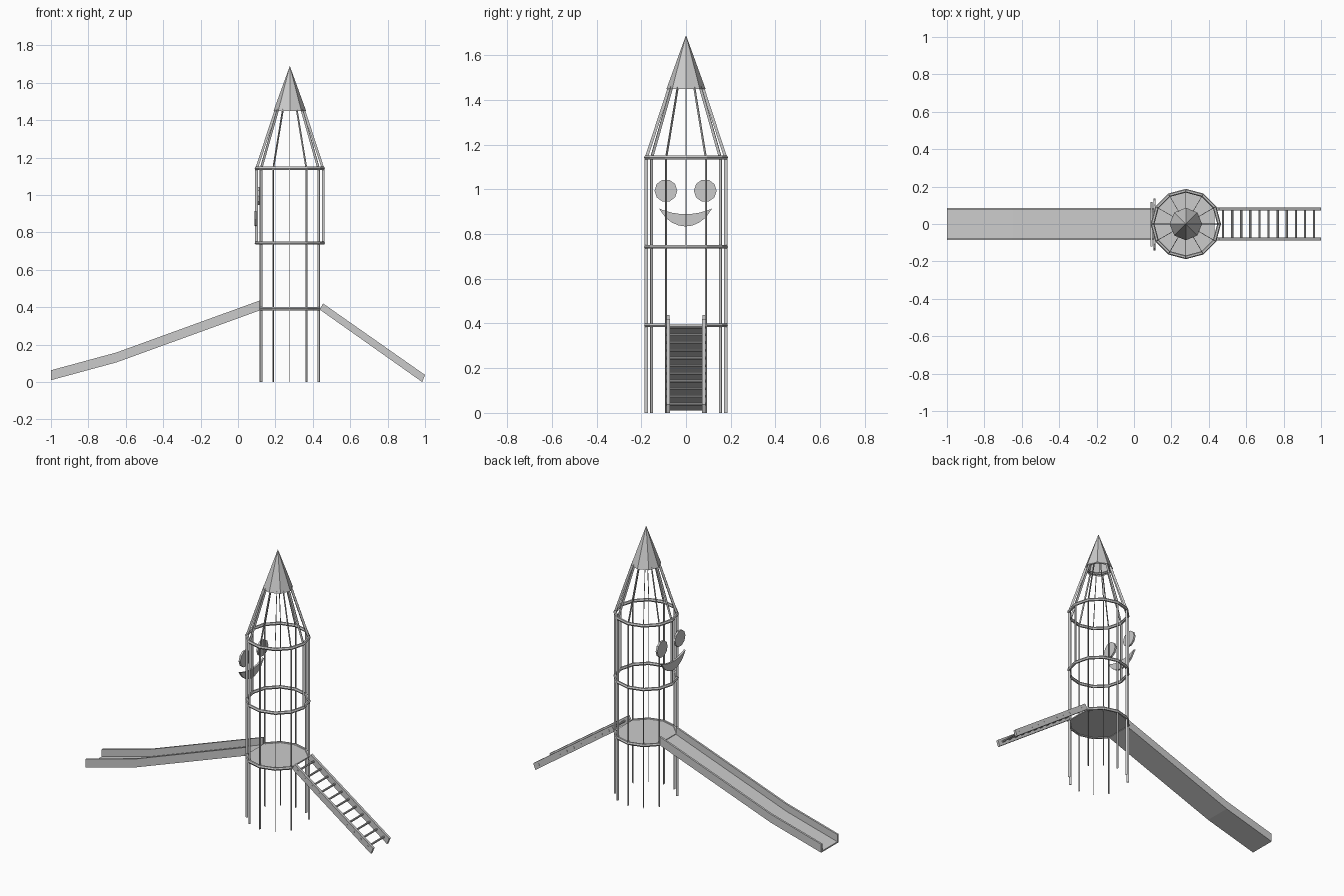
import bpy, bmesh
from math import cos, sin, pi, radians
from mathutils import Vector

if "Cube" in bpy.data.objects:
    bpy.data.objects.remove(bpy.data.objects["Cube"])

CX, R = 0.277, 0.178   # tower centre and radius


def make(name, bm):
    bmesh.ops.recalc_face_normals(bm, faces=bm.faces)
    me = bpy.data.meshes.new(name)
    bm.to_mesh(me)
    bm.free()
    ob = bpy.data.objects.new(name, me)
    bpy.context.collection.objects.link(ob)
    return ob


def prism(bm, pts, offset):
    """Closed solid: polygon pts swept along offset."""
    a = [bm.verts.new(p) for p in pts]
    b = [bm.verts.new(Vector(p) + Vector(offset)) for p in pts]
    bm.faces.new(a)
    bm.faces.new(b[::-1])
    for i in range(len(a)):
        j = (i + 1) % len(a)
        bm.faces.new((a[i], b[i], b[j], a[j]))


def polar(r, deg, z):
    return Vector((CX + r * cos(radians(deg)), r * sin(radians(deg)), z))


def fin(bm, deg, r0, z0, r1, z1, w=0.014, t=0.003):
    """Flat bar standing edge-on to the tower surface."""
    side = Vector((-sin(radians(deg)), cos(radians(deg)), 0)) * t
    pts = [polar(r0 - w / 2, deg, z0), polar(r0 + w / 2, deg, z0),
           polar(r1 + w / 2, deg, z1), polar(r1 - w / 2, deg, z1)]
    prism(bm, [p - side / 2 for p in pts], side)


def ring(name, angles, r, z, tube, closed=True, sides=6):
    """Faceted tube through the given angles."""
    bm = bmesh.new()
    loops = [[bm.verts.new(polar(r + tube * cos(2 * pi * k / sides), a,
                                 z + tube * sin(2 * pi * k / sides)))
              for k in range(sides)] for a in angles]
    n = len(loops)
    for i in range(n if closed else n - 1):
        p, q = loops[i], loops[(i + 1) % n]
        for k in range(sides):
            m = (k + 1) % sides
            bm.faces.new((p[k], p[m], q[m], q[k]))
    if not closed:
        bm.faces.new(loops[0])
        bm.faces.new(loops[-1])
    return make(name, bm)


ALL = range(0, 360, 30)

# Upright posts, shorter above the two openings
bm = bmesh.new()
for a in ALL:
    fin(bm, a, R, 0.74 if a % 180 == 0 else 0, R, 1.145)
make("posts", bm)

# Sloping roof bars
bm = bmesh.new()
for a in ALL:
    fin(bm, a, R, 1.14, 0.073, 1.46)
make("roof_bars", bm)

# Hoops
ring("upper_hoop", ALL, R, 1.143, 0.010)
ring("middle_hoop", ALL, R, 0.743, 0.010)
ring("roof_hoop", ALL, 0.070, 1.458, 0.007)
ring("floor_hoop_front", range(210, 331, 30), R, 0.392, 0.010, False)
ring("floor_hoop_back", range(30, 151, 30), R, 0.392, 0.010, False)

# Floor plate, straight where slide and ladder meet it
bm = bmesh.new()
prism(bm, [polar(R, a, 0.388) for a in ALL if a % 180], (0, 0, 0.008))
make("floor", bm)

# Pointed roof cap, open underneath
bm = bmesh.new()
tip = bm.verts.new((CX, 0, 1.69))
base = [bm.verts.new(polar(0.087, a, 1.45)) for a in range(0, 360, 45)]
for i in range(8):
    bm.faces.new((base[i], base[(i + 1) % 8], tip))
make("roof_cap", bm)

# Slide: bed and two side walls
path = [(-1.0, 0.01), (-0.65, 0.105), (0.122, 0.385)]


def band(h):
    return path + [(x, z + h) for x, z in path[::-1]]


bm = bmesh.new()
prism(bm, [(x, -0.074, z) for x, z in band(0.008)], (0, 0.148, 0))
make("slide_bed", bm)
bm = bmesh.new()
for y in (-0.086, 0.074):
    prism(bm, [(x, y, z) for x, z in band(0.053)], (0, 0.012, 0))
make("slide_walls", bm)

# Ladder rails
bm = bmesh.new()
for y in (-0.088, 0.072):
    prism(bm, [(x, y, z) for x, z in
               [(0.436, 0.388), (0.455, 0.42), (1.0, 0.038), (0.985, 0.0)]],
          (0, 0.016, 0))
make("ladder_rails", bm)

# Ladder rungs
bm = bmesh.new()
for i in range(11):
    t = (i + 0.6) / 11.2
    x, z = 0.447 + 0.545 * t, 0.404 - 0.385 * t
    prism(bm, [(x + 0.006 * cos(pi * k / 4), -0.089, z + 0.006 * sin(pi * k / 4))
               for k in range(8)], (0, 0.178, 0))
make("ladder_rungs", bm)

# Face panel: eyes and smile on the slide side
for name, y in (("eye_front", -0.09), ("eye_back", 0.086)):
    bm = bmesh.new()
    prism(bm, [(0.103, y + 0.051 * cos(pi * k / 5), 0.994 + 0.051 * sin(pi * k / 5))
               for k in range(10)], (0.012, 0, 0))
    make(name, bm)
bm = bmesh.new()
N = 8
us = [-1 + 2 * i / N for i in range(N + 1)]
lower = [(0.087, 0.119 * u - 0.002, 0.914 - 0.08 * (1 - u * u) ** 0.8) for u in us]
upper = [(0.087, 0.119 * u - 0.002, 0.914 - 0.025 * (1 - u * u)) for u in us[-2:0:-1]]
prism(bm, lower + upper, (0.012, 0, 0))
make("smile", bm)
